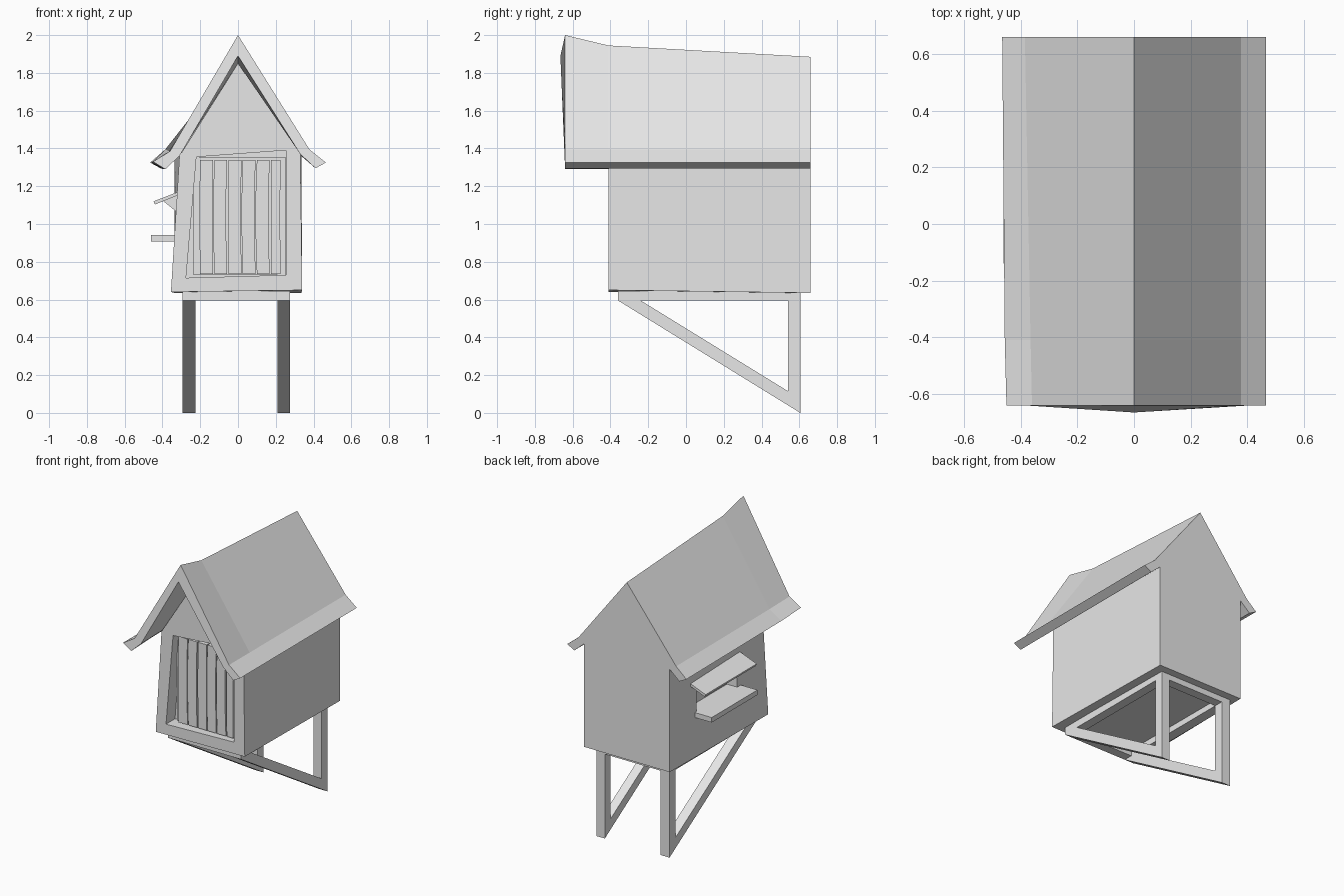
import bpy, bmesh, random

random.seed(4)
if "Cube" in bpy.data.objects:
    bpy.data.objects.remove(bpy.data.objects["Cube"])

grey = bpy.data.materials.new("plain grey")
grey.use_nodes = True
grey.diffuse_color = (0.8, 0.8, 0.8, 1)
grey.node_tree.nodes["Principled BSDF"].inputs["Base Color"].default_value = (0.8, 0.8, 0.8, 1)


def loft(name, rings):
    """Closed solid through matching rings of 3D points."""
    bm = bmesh.new()
    loops = [[bm.verts.new(p) for p in ring] for ring in rings]
    n = len(loops[0])
    for a, b in zip(loops, loops[1:]):
        for i in range(n):
            j = (i + 1) % n
            bm.faces.new((a[i], a[j], b[j], b[i]))
    bm.faces.new(loops[0])
    bm.faces.new(loops[-1])
    bmesh.ops.recalc_face_normals(bm, faces=bm.faces)
    mesh = bpy.data.meshes.new(name)
    bm.to_mesh(mesh)
    bm.free()
    mesh.materials.append(grey)
    obj = bpy.data.objects.new(name, mesh)
    bpy.context.collection.objects.link(obj)
    return obj


def section(y, pts):
    return [(x, y, z) for x, z in pts]


def box(name, x0, x1, y0, y1, z0, z1):
    rect = [(x0, z0), (x1, z0), (x1, z1), (x0, z1)]
    return loft(name, [section(y0, rect), section(y1, rect)])


def cut(target, cutter):
    mod = target.modifiers.new("opening", "BOOLEAN")
    mod.object = cutter
    mod.operation = "DIFFERENCE"
    mod.solver = "EXACT"
    bpy.context.view_layer.objects.active = target
    bpy.ops.object.modifier_apply(modifier=mod.name)
    bpy.data.objects.remove(cutter)


# Crooked house body with gable ends
house = loft("house_body", [
    section(-0.41, [(-0.355, 0.64), (0.34, 0.65), (0.33, 1.37), (0, 1.85), (-0.31, 1.36)]),
    section(0.66, [(-0.335, 0.635), (0.335, 0.635), (0.335, 1.36), (0, 1.83), (-0.335, 1.36)]),
])

# Tilted front window opening
opening = [(-0.275, 0.715), (0.255, 0.73), (0.255, 1.39), (-0.22, 1.355)]
cut(house, loft("window_cutter", [section(-0.6, opening), section(-0.31, opening)]))

# Serving hatch opening in the side wall
cut(house, box("hatch_cutter", -0.6, -0.25, -0.1, 0.35, 0.93, 1.14))

# Roof with flared eaves, rising toward the front
back = [(0, 1.885), (0.378, 1.395), (0.465, 1.325), (0.41, 1.295), (0.335, 1.36),
        (0, 1.83), (-0.335, 1.36), (-0.41, 1.295), (-0.465, 1.325), (-0.385, 1.395)]
middle = [(0, 1.945), (0.378, 1.395), (0.465, 1.325), (0.41, 1.295), (0.33, 1.37),
          (0, 1.85), (-0.315, 1.36), (-0.395, 1.29), (-0.456, 1.325), (-0.365, 1.385)]
front = [(0, 2.0), (0.378, 1.395), (0.465, 1.325), (0.41, 1.295), (0.33, 1.37),
         (0, 1.89), (-0.31, 1.36), (-0.385, 1.29), (-0.45, 1.33), (-0.36, 1.385)]
roof_front = section(-0.64, front)
roof_front[5] = (0, -0.665, 1.89)
loft("roof", [roof_front, section(-0.41, middle), section(0.66, back)])

# Window backing and its bowed vertical planks
box("window_backing", -0.235, 0.252, -0.345, -0.3, 0.73, 1.355)
for i in range(6):
    x = -0.2 + i * 0.075
    bend = random.uniform(-0.008, 0.008)
    rings = []
    for z, shift in ((0.735, 0), (0.95, bend), (1.15, bend), (1.34, 0)):
        x0, x1 = x + shift, x + shift + 0.068
        if i == 5:
            x1 = x0 + 0.05
        rings.append([(x0, -0.375, z), (x1, -0.375, z), (x1, -0.34, z), (x0, -0.34, z)])
    loft(f"window_plank_{i + 1}", rings)

# Side shelf, tilted awning and small prop
box("side_shelf", -0.46, -0.24, -0.14, 0.37, 0.908, 0.943)
awning = [(-0.31, 1.155), (-0.44, 1.103), (-0.447, 1.12), (-0.31, 1.173)]
loft("side_awning", [section(-0.15, awning), section(0.42, awning)])
prop = [(-0.32, 1.16), (-0.32, 1.06), (-0.4, 1.125)]
loft("awning_prop", [section(-0.02, prop), section(0.0, prop)])

# Triangular support frame on each side
for side, x0, x1 in (("right", -0.295, -0.225), ("left", 0.21, 0.275)):
    box(f"{side}_post", x0, x1, 0.54, 0.605, 0.06, 0.64)
    box(f"{side}_rail", x0, x1, -0.36, 0.605, 0.595, 0.645)
    brace = [(-0.36, 0.595), (0.605, 0.0), (0.605, 0.075), (-0.24, 0.595)]
    loft(f"{side}_brace", [[(x, y, z) for y, z in brace] for x in (x0, x1)])

# Cross beams joining the frames
box("front_beam", -0.295, 0.275, -0.36, -0.295, 0.595, 0.645)
box("back_beam", -0.295, 0.275, 0.54, 0.605, 0.595, 0.645)
